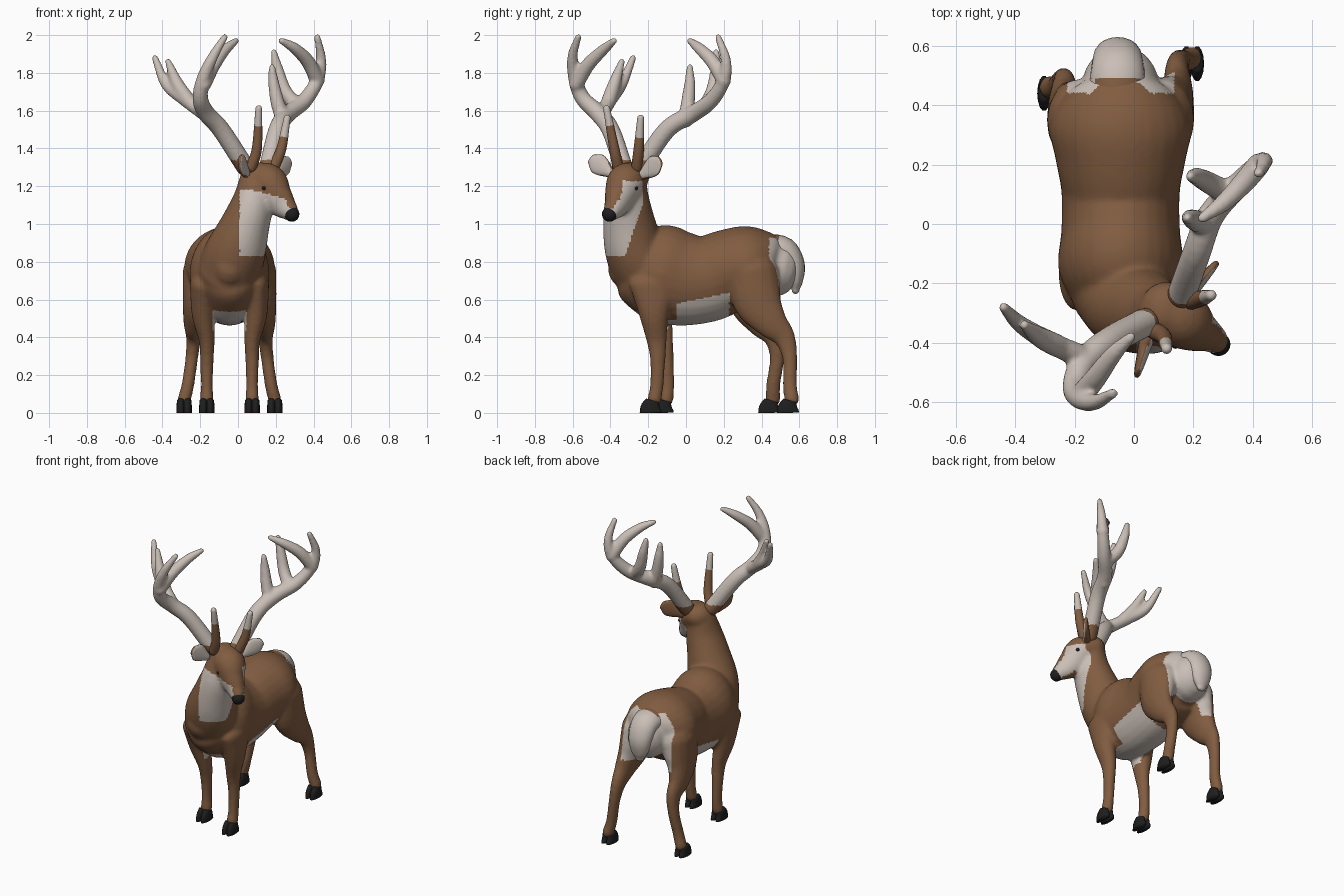
import bpy, bmesh, math
from mathutils import Vector

if "Cube" in bpy.data.objects:
    bpy.data.objects.remove(bpy.data.objects["Cube"])


def material(name, rgb):
    m = bpy.data.materials.new(name)
    m.use_nodes = True
    m.diffuse_color = (*rgb, 1)
    bsdf = m.node_tree.nodes["Principled BSDF"]
    bsdf.inputs["Base Color"].default_value = (*rgb, 1)
    bsdf.inputs["Roughness"].default_value = 0.8
    return m


BROWN = material("brown_coat", (0.22, 0.108, 0.052))
CREAM = material("pale_cream", (0.59, 0.52, 0.47))
BLACK = material("hoof_black", (0.014, 0.013, 0.014))
FACING = Vector((0.79, -0.61, 0))   # the head looks to its left
ACROSS = Vector((0.54, 0.84, 0))
SIDEWAYS = Vector((1, 0, 0))
UPWARD = Vector((0, 0, 1))
MID_X = -4.5                        # lofts are given in hundredths of a unit


def spline(points, steps=5):
    """Smooth interpolation through points of any dimension."""
    p = [Vector(q) * 0.01 for q in points]
    p = [p[0] * 2 - p[1]] + p + [p[-1] * 2 - p[-2]]
    out = []
    for a, b, c, d in zip(p, p[1:], p[2:], p[3:]):
        for i in range(steps):
            t = i / steps
            out.append(0.5 * (2 * b + (c - a) * t + (2 * a - 5 * b + 4 * c - d) * t * t
                              + (3 * b - a - 3 * c + d) * t ** 3))
    return out + [p[-2]]


def tube(bm, points, side=SIDEWAYS, rounded=True, sides=20):
    """Loft through (x, y, z, radius along side, other radius), with domed ends."""
    path = spline(points)
    rings = []

    def ring(centre, tangent, ra, rb):
        u = (side - tangent * side.dot(tangent)).normalized()
        v = tangent.cross(u)
        rings.append([bm.verts.new(centre + u * ra * math.cos(a) + v * rb * math.sin(a))
                      for a in (math.tau * k / sides for k in range(sides))])

    dome = []
    if rounded:
        dome = [(math.sin(a), math.cos(a)) for a in (0.4, 0.8, 1.15, 1.45)]
    last = len(path) - 1
    for i, q in enumerate(path):
        nxt, prv = path[min(i + 1, last)], path[max(i - 1, 0)]
        tan = (Vector(nxt[:3]) - Vector(prv[:3])).normalized()
        centre, ra, rb = Vector(q[:3]), q[3], q[4]
        r = min(ra, rb)
        if i == 0:
            for s, c in reversed(dome):
                ring(centre - tan * r * s, tan, ra * c, rb * c)
        ring(centre, tan, ra, rb)
        if i == last:
            for s, c in dome:
                ring(centre + tan * r * s, tan, ra * c, rb * c)
    for a, b in zip(rings, rings[1:]):
        for k in range(sides):
            j = (k + 1) % sides
            bm.faces.new((a[k], a[j], b[j], b[k]))
    bm.faces.new(rings[0][::-1])
    bm.faces.new(rings[-1])


def horn(bm, radius, points):
    """Round loft that keeps its girth, then tapers to a blunt tip."""
    tip, n = 1.8, len(points) - 1
    tapered = []
    for i, p in enumerate(points):
        r = tip + (radius - tip) * (1 - (i / n) ** 2)
        tapered.append((*p, r, r))
    tube(bm, tapered, side=FACING, sides=14)


def finish(name, bm, mats, rule=None, voxel=None):
    """Make the object, fuse overlapping lofts, then colour faces by rule."""
    bmesh.ops.recalc_face_normals(bm, faces=bm.faces)
    me = bpy.data.meshes.new(name)
    bm.to_mesh(me)
    bm.free()
    ob = bpy.data.objects.new(name, me)
    bpy.context.collection.objects.link(ob)
    if voxel:
        remesh = ob.modifiers.new("fuse", "REMESH")
        remesh.mode, remesh.voxel_size = "VOXEL", voxel
        soften = ob.modifiers.new("soften", "SMOOTH")
        soften.factor, soften.iterations = 0.5, 9
        fused = bpy.data.meshes.new_from_object(
            ob.evaluated_get(bpy.context.evaluated_depsgraph_get()))
        ob.modifiers.clear()
        ob.data = fused
        bpy.data.meshes.remove(me)
        fused.name = name
    ob.data.materials.clear()
    for m in mats:
        ob.data.materials.append(m)
    for p in ob.data.polygons:
        p.use_smooth = True
        p.material_index = int(rule(p.center, p.normal)) if rule else 0


def pale_fur(c, n):
    x, y, z = c
    off = abs(x - MID_X * 0.01)
    # rump, with the coat reaching further back on top
    if y > 0.44 and z > 0.56 and off < 0.18:
        return y > 0.5 or n.z < 0.75
    # belly, narrowed between the forelegs
    if -0.31 < y < 0.23 and 0.44 < z < 0.59 + 0.2 * y:
        return off < (0.09 if y < -0.05 else 0.2)
    # throat, cheeks and lower muzzle, with a brown bridge and brow
    lateral = (c - Vector((0.1, -0.285, 0))).dot(ACROSS)
    brow = 1.23 if lateral > 0.05 else 1.18 - 0.25 * max(0, x - 0.07)
    if 0.83 < z < brow and x > 0.01 and y < -0.23 - 0.35 * max(0, 1.1 - z):
        bridge = x > 0.17 and abs(lateral) < 0.035 and n.z > 0.1 and z > 1.06
        return not bridge and (n.x > 0.1 or n.y < -0.3)
    return False


# Torso
bm = bmesh.new()
torso = [(-31, 78, 10, 12), (-26, 76, 16, 20), (-15, 74, 21, 26), (-2, 71, 20, 25),
         (11, 71, 20, 23), (22, 75, 22, 22), (33, 77, 24, 22), (42, 77, 20, 19),
         (47, 76, 13, 15)]
tube(bm, [(MID_X, *section) for section in torso], sides=28)
# Neck
tube(bm, [(-5, -20, 75, 17, 19), (-1, -27, 86, 16, 16), (4, -30, 100, 13, 14),
          (8, -31, 112, 11, 12), (10, -30, 124, 9, 9)], sides=28)
# Skull and muzzle
tube(bm, [(10, -28, 125, 9, 8), (16, -32, 122, 10, 10), (20, -35, 115, 8, 9),
          (24, -37, 110, 6, 7.5), (27, -39, 107, 4.8, 5.4)], side=ACROSS)
# Legs: distance from the middle, y, z and two radii, each side striding a little
FORELEG = [(15, -17, 68, 6, 13), (14, -16, 52, 6, 8), (12, -14, 38, 4.2, 5.4),
           (12, -13, 27, 3.6, 4), (12, -13, 15, 3.2, 3.6), (12, -14, 7, 3.6, 3.8)]
HINDLEG = [(14, 35, 74, 11, 14), (17, 38, 59, 8, 13), (19, 45, 48, 5.4, 9),
           (19, 52, 40, 4, 6), (20, 55, 29, 3.4, 4), (22, 55, 15, 3.4, 3.8),
           (24, 56, 7, 3.6, 4)]
hooves = {}
for end, leg, strides in (("front", FORELEG, (-3, 4)), ("rear", HINDLEG, (0, -11))):
    for word, side, stride in zip(("left", "right"), (1, -1), strides):
        pts = [(MID_X + side * dx, y + stride * (1 - z / 75), z, ra, rb)
               for dx, y, z, ra, rb in leg]
        tube(bm, pts, sides=16)
        hooves[f"{end}_{word}_hoof"] = pts[-1][:2]
finish("body", bm, [BROWN, CREAM], pale_fur, voxel=0.011)

# Cloven hooves
for name, (x, y) in hooves.items():
    bm = bmesh.new()
    for toe in (x - 1.8, x + 1.8):
        tube(bm, [(toe, y - 1, 6.6, 2, 3.6), (toe, y - 2, 3, 2.3, 5.4), (toe, y - 2, 0, 2.3, 6)],
             rounded=False, sides=14)
    finish(name, bm, [BLACK])

# Tail, brown over its root
bm = bmesh.new()
tail = [(43, 87, 10, 8), (52, 86, 9, 7), (57, 78, 8, 6), (58, 70, 6, 4), (58, 65, 3, 2)]
tube(bm, [(MID_X - 1, *section) for section in tail])
finish("tail", bm, [CREAM, BROWN], lambda c, n: c.y < 0.5 and n.z > 0.75)


# Nose and eyes
def ball(name, place, radius):
    bm = bmesh.new()
    bmesh.ops.create_uvsphere(bm, u_segments=20, v_segments=12, radius=radius)
    bmesh.ops.translate(bm, verts=bm.verts, vec=place)
    finish(name, bm, [BLACK])


ball("nose", Vector((0.285, -0.405, 1.052)), 0.04)
for name, s in (("left_eye", 1), ("right_eye", -1)):
    ball(name, Vector((0.185, -0.337, 1.19)) + ACROSS * 0.085 * s, 0.012)

# Ears: flat leaves with a pale inner face
for name, root, tip, turn in (("left_ear", (19, -23, 126), (28, -13, 134), 1),
                              ("right_ear", (4, -40, 127), (1, -51, 135), -1)):
    root, tip = Vector(root), Vector(tip)
    inner = (tip - root).cross(UPWARD).normalized() * turn
    bm = bmesh.new()
    leaf = [(0, 2.6, 2.4), (0.35, 4.8, 2), (0.65, 5.4, 1.6), (0.9, 3, 1.2)]
    tube(bm, [(*root.lerp(tip, t), w, d) for t, w, d in leaf], side=UPWARD)
    finish(name, bm, [BROWN, CREAM], lambda c, n: n.dot(inner) > 0.7)


# Antlers: a beam and three tines, brown at the root
def antler(name, beam, *tines):
    bm = bmesh.new()
    horn(bm, 5, beam)
    for tine in tines:
        horn(bm, 4, tine)
    finish(name, bm, [CREAM, BROWN], lambda c, n: c.z < 1.34, voxel=0.009)


antler("left_antler",
       [(16, -24, 130), (21, -10, 150), (26, 3, 158), (35, 13, 165), (42, 20, 176),
        (44, 21, 187), (42, 17, 199)],
       [(42, 20, 176), (37, 14, 186), (30, 7, 193), (23, 2, 197)],
       [(32, 10, 162), (25, 14, 170), (21, 16, 182), (19, 16, 191)],
       [(24, 0, 155), (21, 1, 164), (19, 2, 174), (18, 2, 183)])
antler("right_antler",
       [(4, -33, 130), (-9, -40, 150), (-17, -47, 159), (-20, -55, 167), (-18, -59, 178),
        (-13, -60, 189), (-7, -57, 199)],
       [(-18, -58, 174), (-13, -52, 184), (-7, -44, 192), (-1, -38, 197)],
       [(-17, -45, 158), (-28, -40, 166), (-38, -34, 174), (-44, -28, 188)],
       [(-26, -41, 165), (-32, -38, 174), (-37, -34, 186)])

# Brow spikes, furred below a height
for name, edge, pts in (
        ("left_brow_spike", 1.46, [(19, -26, 130), (23, -25, 140), (26, -24, 156)]),
        ("right_brow_spike", 1.52, [(7, -36, 130), (10, -38, 140), (11, -42, 161)])):
    bm = bmesh.new()
    horn(bm, 3, pts)
    finish(name, bm, [CREAM, BROWN], lambda c, n: c.z < edge)
